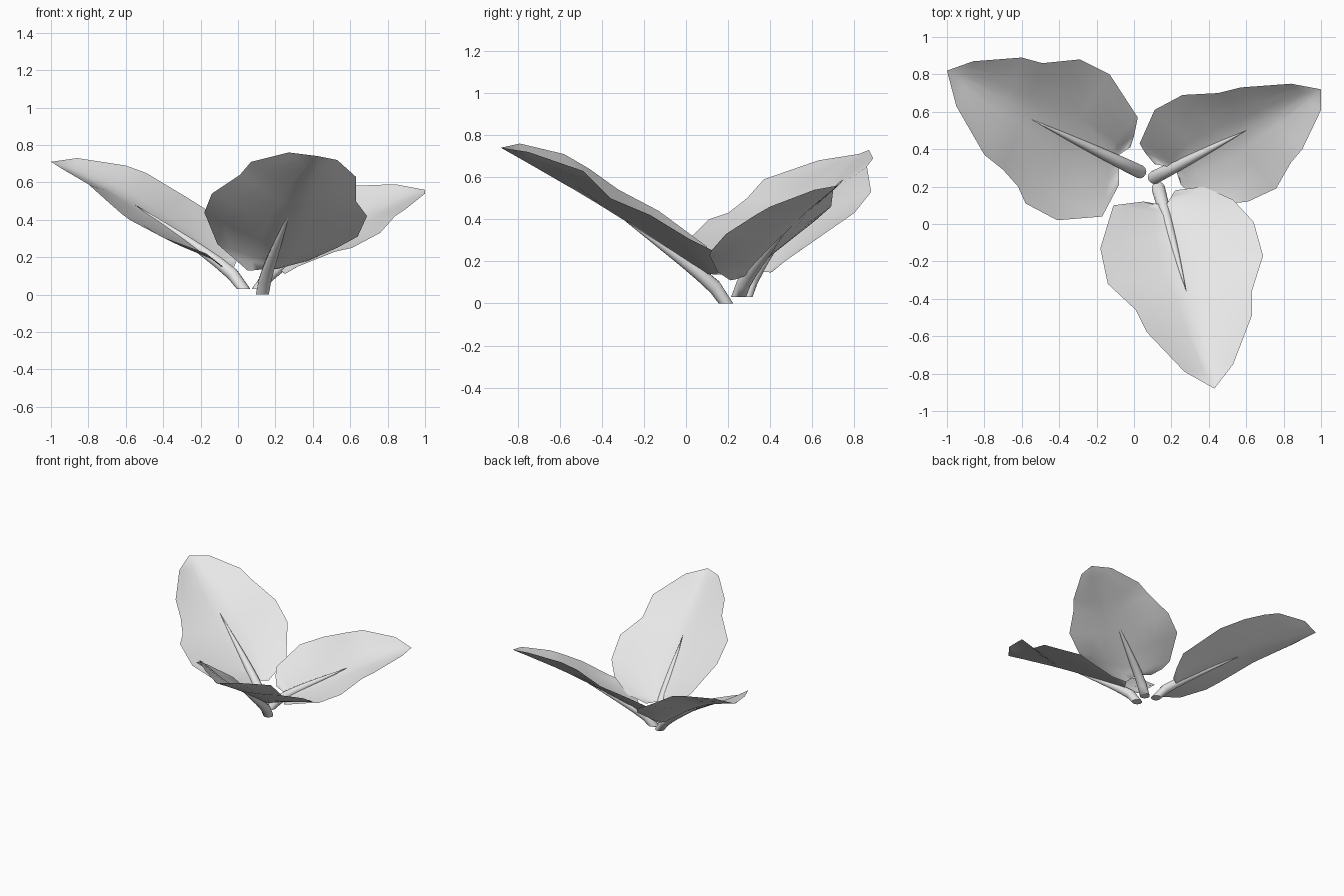
import bpy
import bmesh
import math
from mathutils import Vector

default_cube = bpy.data.objects.get("Cube")
if default_cube:
    bpy.data.objects.remove(default_cube, do_unlink=True)

# One neutral grey covers every leaf and stem
grey = bpy.data.materials.new("light_grey")
grey.use_nodes = True
grey.diffuse_color = (0.8, 0.8, 0.8, 1)
grey.node_tree.nodes["Principled BSDF"].inputs["Base Color"].default_value = (0.8, 0.8, 0.8, 1)

CROSS_STEPS = 4
SAG = 0.008


def finish(name, bm):
    """Turn a bmesh into a smooth shaded object."""
    mesh = bpy.data.meshes.new(name)
    bm.to_mesh(mesh)
    bm.free()
    mesh.materials.append(grey)
    obj = bpy.data.objects.new(name, mesh)
    bpy.context.collection.objects.link(obj)
    bpy.ops.object.select_all(action="DESELECT")
    obj.select_set(True)
    bpy.context.view_layer.objects.active = obj
    bpy.ops.object.shade_smooth_by_angle(angle=math.radians(50))
    return obj


def along(point, start, end):
    """Fraction of the midrib that lies beside a point, seen from above."""
    axis = (end - start).to_2d()
    return (point - start).to_2d().dot(axis) / axis.length_squared


def make_leaf(name, base, tip, arch, side_a, side_b):
    """Loft a cupped blade from its arched midrib out to two wavy margins."""
    base, tip = Vector(base), Vector(tip)
    side_a = [Vector(p) for p in side_a]
    side_b = [Vector(p) for p in side_b]

    # Each pair of margin points shares one point on the midrib
    rib, reach = [], 0.0
    for a, b in zip(side_a, side_b):
        mean = (along(a, base, tip) + along(b, base, tip)) / 2
        reach = min(max(reach + 0.02, mean), 0.97)
        rise = Vector((0, 0, arch * math.sin(math.pi * reach)))
        rib.append(base.lerp(tip, reach) + rise)

    bm = bmesh.new()
    rows = []
    for a, middle, b in zip(side_a, rib, side_b):
        row = []
        for i in range(-CROSS_STEPS, CROSS_STEPS + 1):
            f = abs(i) / CROSS_STEPS
            p = middle.lerp(a if i < 0 else b, f)
            p.z -= SAG * 4 * f * (1 - f)
            row.append(bm.verts.new(p))
        rows.append(row)

    # Blade panels, then fans closing the base and the tip
    for lower, upper in zip(rows, rows[1:]):
        for i in range(len(lower) - 1):
            bm.faces.new((lower[i], lower[i + 1], upper[i + 1], upper[i]))
    for end, row in ((base, rows[0]), (tip, rows[-1])):
        point = bm.verts.new(end)
        for i in range(len(row) - 1):
            bm.faces.new((point, row[i], row[i + 1]))
    bmesh.ops.recalc_face_normals(bm, faces=bm.faces)
    if sum(face.normal.z for face in bm.faces) < 0:
        bmesh.ops.reverse_faces(bm, faces=bm.faces)
    return finish(name, bm)


def make_stem(name, foot, tip, radius=0.036, rings=8, sides=12):
    """Sweep a bowed stalk from a level cut foot to a point in the blade."""
    foot, tip = Vector(foot), Vector(tip)
    direction = (tip - foot).normalized()
    across = direction.cross(Vector((0, 0, 1))).normalized()
    over = across.cross(direction)
    level = Vector((-direction.x, -direction.y, 0)).normalized()
    bm = bmesh.new()
    loops = []
    for k in range(rings):
        t = k / rings
        centre = foot.lerp(tip, t) + over * 0.03 * math.sin(math.pi * math.sqrt(t))
        r = radius * (1 - t ** 1.5)
        up = over if k else level
        loops.append([bm.verts.new(centre + r * (across * math.cos(u) + up * math.sin(u)))
                      for u in (2 * math.pi * j / sides for j in range(sides))])
    for lower, upper in zip(loops, loops[1:]):
        for j in range(sides):
            n = (j + 1) % sides
            bm.faces.new((lower[j], lower[n], upper[n], upper[j]))
    point = bm.verts.new(tip)
    for j in range(sides):
        bm.faces.new((loops[-1][j], loops[-1][(j + 1) % sides], point))
    bm.faces.new(loops[0])
    bmesh.ops.recalc_face_normals(bm, faces=bm.faces)
    return finish(name, bm)


# Front leaf: margins run from the base lobes to the tip
make_leaf("front_leaf", (.17, .1, .14), (.43, -.88, .74), .015,
          [(.05, .12, .13), (-.03, .11, .2), (-.11, .1, .27), (-.18, -.13, .44),
           (-.14, -.32, .54), (.01, -.46, .64), (.07, -.58, .71), (.27, -.79, .76)],
          [(.22, .18, .14), (.37, .2, .18), (.53, .13, .25), (.64, .01, .31),
           (.69, -.17, .42), (.63, -.36, .5), (.63, -.49, .63), (.53, -.75, .72)])
make_stem("front_stem", (.13, .19, 0), (.28, -.36, .45))

# Back right leaf, the widest one
make_leaf("back_right_leaf", (-.08, .37, .15), (-1, .82, .71), .05,
          [(-.08, .21, .15), (-.17, .04, .22), (-.41, .02, .31), (-.58, .11, .4),
           (-.62, .2, .43), (-.7, .29, .5), (-.8, .37, .59), (-.95, .63, .68)],
          [(-.02, .41, .15), (0, .47, .2), (.02, .57, .27), (-.13, .8, .43),
           (-.29, .88, .53), (-.49, .86, .65), (-.6, .89, .69), (-.86, .87, .73)])
make_stem("back_right_stem", (.03, .28, .03), (-.55, .56, .48))

# Back left leaf, the smallest one
make_leaf("back_left_leaf", (.22, .3, .14), (1, .72, .56), .025,
          [(.25, .21, .11), (.32, .15, .15), (.52, .11, .23), (.61, .12, .25),
           (.76, .19, .33), (.84, .33, .42), (.9, .4, .46), (1, .61, .54)],
          [(.11, .32, .17), (.06, .38, .21), (.03, .43, .26), (.11, .61, .39),
           (.26, .69, .46), (.45, .7, .54), (.57, .73, .58), (.84, .75, .59)])
make_stem("back_left_stem", (.11, .25, .03), (.6, .5, .38))
